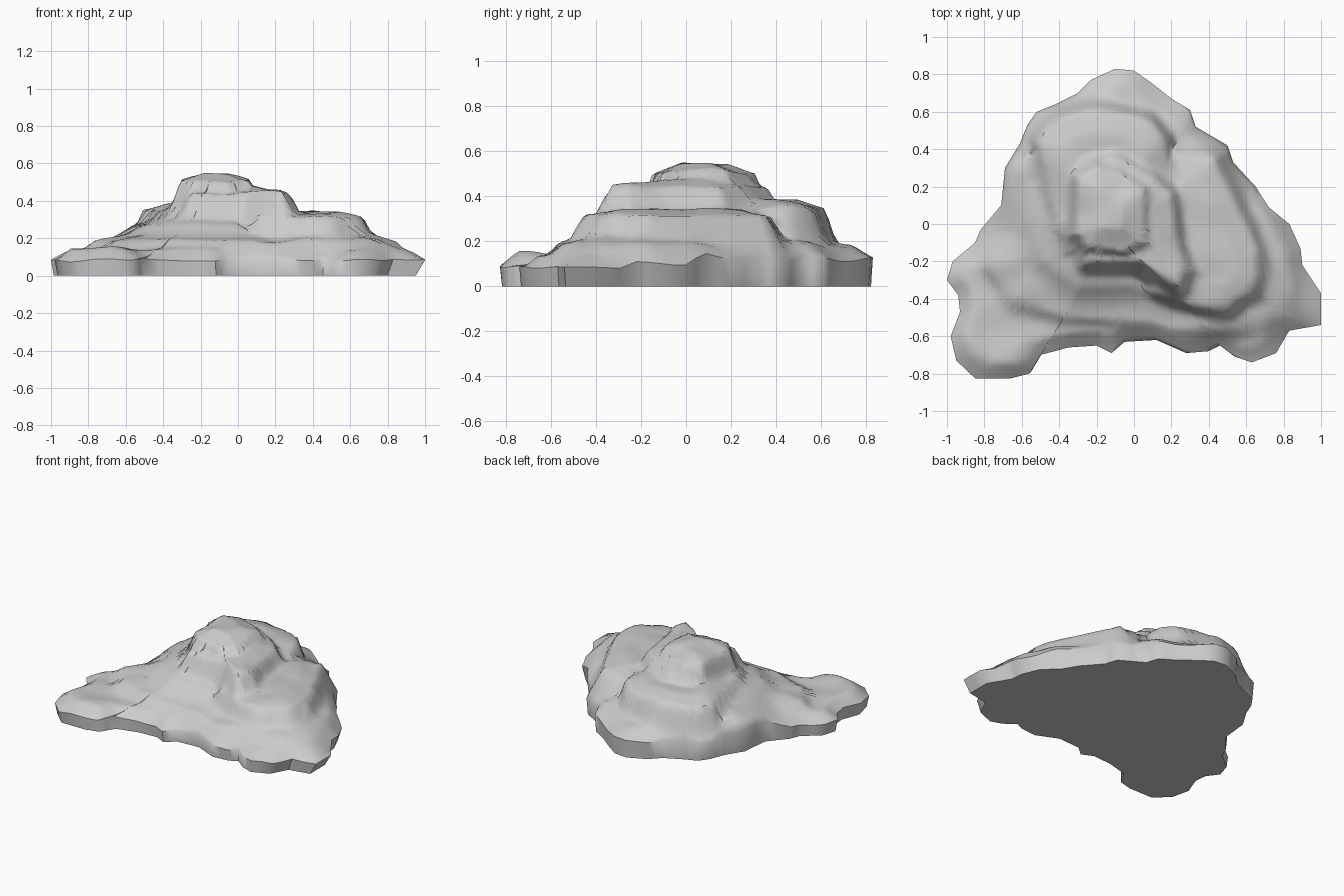
import bpy, bmesh, math
from mathutils import Vector, noise

if "Cube" in bpy.data.objects:
    bpy.data.objects.remove(bpy.data.objects["Cube"])

# Widest outline of the rock, seen from above
OUTLINE = [(-.1, .83), (0, .82), (.1, .75), (.2, .67), (.3, .61), (.33, .52), (.5, .42),
           (.53, .33), (.65, .2), (.72, .09), (.83, 0), (.89, -.13), (.9, -.22), (1, -.37),
           (1, -.54), (.83, -.57), (.76, -.69), (.63, -.74), (.54, -.71), (.46, -.65),
           (.4, -.68), (.28, -.69), (.12, -.62), (-.05, -.63), (-.12, -.69), (-.2, -.65),
           (-.35, -.66), (-.5, -.7), (-.56, -.8), (-.66, -.825), (-.85, -.825), (-.95, -.73),
           (-.98, -.6), (-.93, -.47), (-.94, -.38), (-1, -.3), (-.97, -.2), (-.85, -.1),
           (-.82, -.03), (-.71, .1), (-.69, .3), (-.61, .43), (-.57, .53), (-.52, .6),
           (-.42, .64), (-.3, .7), (-.23, .77)]

# Rock terraces: height, slope outside, rise inside, outline
TERRACES = [
    # broad lower shelf
    (.185, 1.0, .25, [(-.1, .74), (.25, .54), (.45, .33), (.68, .08), (.82, -.15), (.85, -.4),
                      (.7, -.55), (.3, -.57), (0, -.52), (-.35, -.5), (-.65, -.42),
                      (-.78, -.22), (-.6, .05), (-.6, .35), (-.48, .55)]),
    # left shoulder
    (.27, .7, .4, [(-.57, .3), (-.55, 0), (-.48, -.2), (-.3, -.34), (0, -.33), (.1, 0), (-.3, .3)]),
    # right shelf
    (.31, 2, .25, [(.2, .38), (.42, .36), (.5, .2), (.6, 0), (.67, -.18), (.65, -.35),
                   (.5, -.46), (.3, -.43), (.1, -.36), (.1, .1)]),
    # back shelf
    (.345, 3, .3, [(-.52, .45), (-.4, .57), (-.2, .62), (.08, .56), (.17, .45), (.2, .2),
                   (.15, -.2), (-.35, -.15), (-.42, 0), (-.47, .2)]),
    # ridge
    (.44, 2, .25, [(-.25, .33), (-.1, .36), (.1, .25), (.2, .15), (.23, -.1), (.28, -.25),
                   (.24, -.34), (.15, -.28), (.05, -.2), (-.25, -.2), (-.32, 0)]),
    # summit
    (.505, 3, .35, [(-.3, .25), (-.2, .31), (-.08, .28), (.06, .18), (.06, -.1),
                    (-.05, -.15), (-.25, -.13), (-.31, -.05)]),
]


def inside_distance(p, poly):
    """Distance to the polygon's edge, positive inside."""
    inside, best = False, 9.0
    for i in range(len(poly)):
        a, b = Vector(poly[i - 1]), Vector(poly[i])
        e = b - a
        t = max(0, min(1, (p - a).dot(e) / e.length_squared))
        best = min(best, (p - a - e * t).length)
        if (a.y > p.y) != (b.y > p.y) and p.x < a.x + e.x * (p.y - a.y) / e.y:
            inside = not inside
    return best if inside else -best


def height(p, edge):
    h = .085 + .05 * max(0, p.y) + (0 if edge else .7 * min(.08, abs(inside_distance(p, OUTLINE))))
    for z, slope, rise, poly in TERRACES:
        d = inside_distance(p, poly)
        top = z + (rise * min(d, .12) if d > 0 else slope * d)
        k = .03  # rounded blend between terraces
        m = max(0, k - abs(h - top))
        h = max(h, top) + (0 if edge else m * m / (4 * k))
    bump = .02 * noise.noise(Vector((p.x * 5, p.y * 5, 3)))
    return max(.07, min(h, .15) if edge else h) + bump


# Rings from the outline towards the centre
CENTRE, RINGS = Vector((-.1, -.05)), 36
rim = []
for i in range(len(OUTLINE)):
    a, b = Vector(OUTLINE[i]), Vector(OUTLINE[(i + 1) % len(OUTLINE)])
    rim += [a, a.lerp(b, .5)]
n = len(rim)
bm = bmesh.new()
rows = []
# base ring, slightly undercut (more so at the right tip)
base = []
for p in rim:
    s = .985 - .07 * max(0, p.x - .5)
    base.append(bm.verts.new((p.x * s, p.y * .99, 0)))
rows.append(base)
for r in range(RINGS):
    row = []
    for p in rim:
        q = p.lerp(CENTRE, r / RINGS)
        row.append(bm.verts.new((q.x, q.y, height(q, r == 0))))
    rows.append(row)
for lo, hi in zip(rows, rows[1:]):
    for i in range(n):
        j = (i + 1) % n
        bm.faces.new((lo[i], lo[j], hi[j], hi[i]))
bm.faces.new(rows[-1])
bm.faces.new(base)
bmesh.ops.recalc_face_normals(bm, faces=bm.faces)

mesh = bpy.data.meshes.new("rock_mound")
bm.to_mesh(mesh)
bm.free()
rock = bpy.data.objects.new("rock_mound", mesh)
bpy.context.collection.objects.link(rock)
bpy.context.view_layer.objects.active = rock
rock.select_set(True)
bpy.ops.object.shade_smooth_by_angle(angle=math.radians(50))
